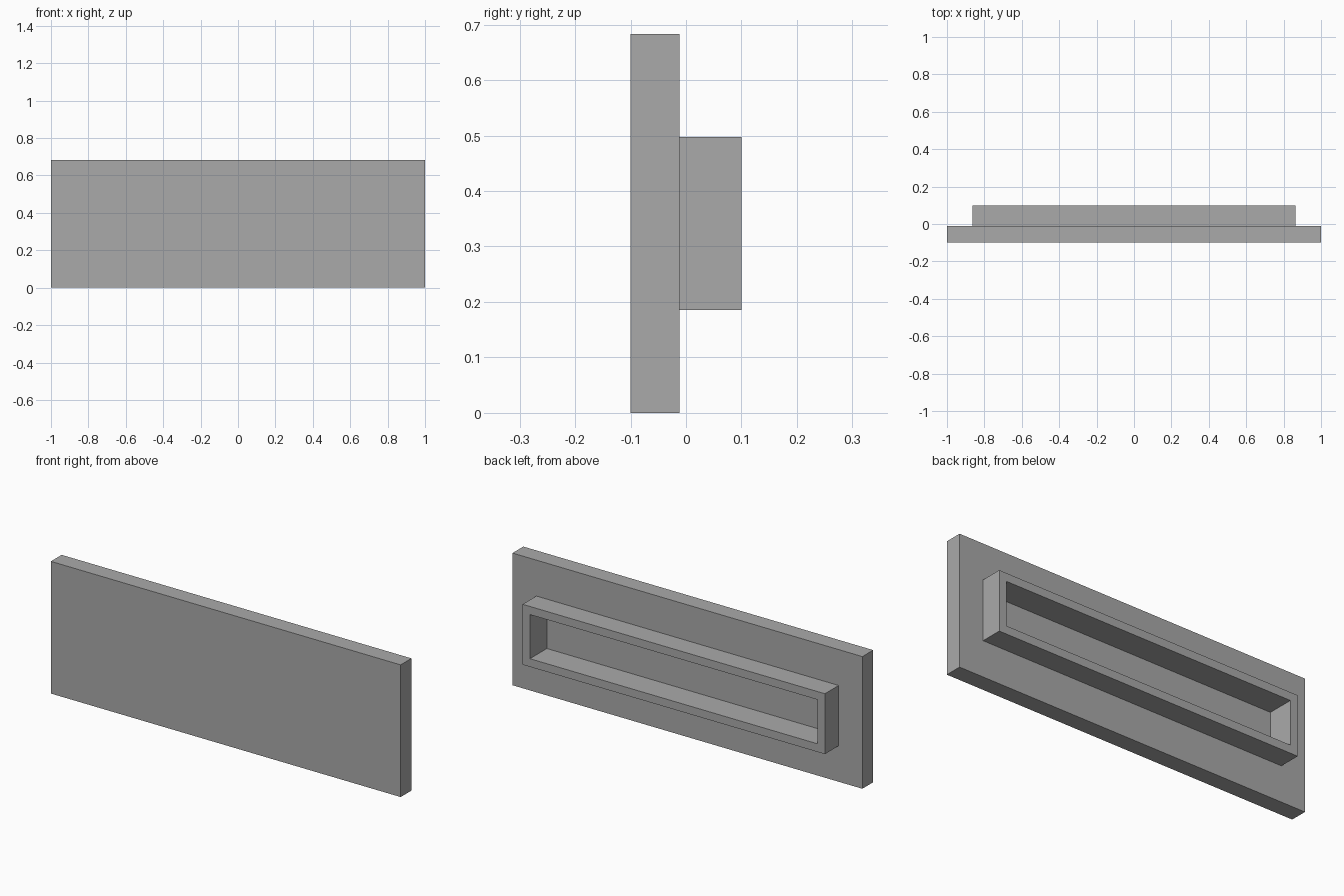
import bpy
import bmesh
from mathutils import Vector

cube = bpy.data.objects.get("Cube")
if cube:
    bpy.data.objects.remove(cube, do_unlink=True)

WIDTH, HEIGHT = 2.0, 0.683
FRONT_Y, PANEL_BACK_Y, RIM_Y, RECESS_Y = -0.1, -0.012, 0.1, -0.038
RIM_WIDTH, RIM_HEIGHT, WALL = 1.728, 0.312, 0.042

grey = bpy.data.materials.new("plain_grey")
grey.use_nodes = True
color = (0.4, 0.4, 0.4, 1.0)
grey.diffuse_color = color
grey.node_tree.nodes["Principled BSDF"].inputs["Base Color"].default_value = color


def resize(face, width, height):
    """Fit a rectangular back face to a size about the panel centre."""
    for v in face.verts:
        v.co.x = width / 2 if v.co.x > 0 else -width / 2
        v.co.z = HEIGHT / 2 + (height / 2 if v.co.z > HEIGHT / 2 else -height / 2)


def extrude_to(bm, face, y):
    """Move a back face to depth y, leaving side walls behind it."""
    new = bmesh.ops.extrude_discrete_faces(bm, faces=[face])["faces"][0]
    for v in new.verts:
        v.co.y = y
    return new


# Front panel slab
bm = bmesh.new()
bmesh.ops.create_cube(bm, size=1)
for v in bm.verts:
    v.co = Vector((v.co.x * WIDTH,
                   PANEL_BACK_Y if v.co.y > 0 else FRONT_Y,
                   (v.co.z + 0.5) * HEIGHT))
bm.normal_update()
back = max(bm.faces, key=lambda f: f.calc_center_median().y)

# Raised rectangular rim on the back
bmesh.ops.inset_individual(bm, faces=[back], thickness=0.1)
resize(back, RIM_WIDTH, RIM_HEIGHT)
back = extrude_to(bm, back, RIM_Y)

# Recess inside the rim, sunk slightly into the slab
bm.normal_update()
bmesh.ops.inset_individual(bm, faces=[back], thickness=WALL)
resize(back, RIM_WIDTH - 2 * WALL, RIM_HEIGHT - 2 * WALL)
extrude_to(bm, back, RECESS_Y)

bmesh.ops.recalc_face_normals(bm, faces=bm.faces)
mesh = bpy.data.meshes.new("panel_with_rim")
bm.to_mesh(mesh)
bm.free()
mesh.materials.append(grey)
panel = bpy.data.objects.new("panel_with_rim", mesh)
bpy.context.collection.objects.link(panel)
